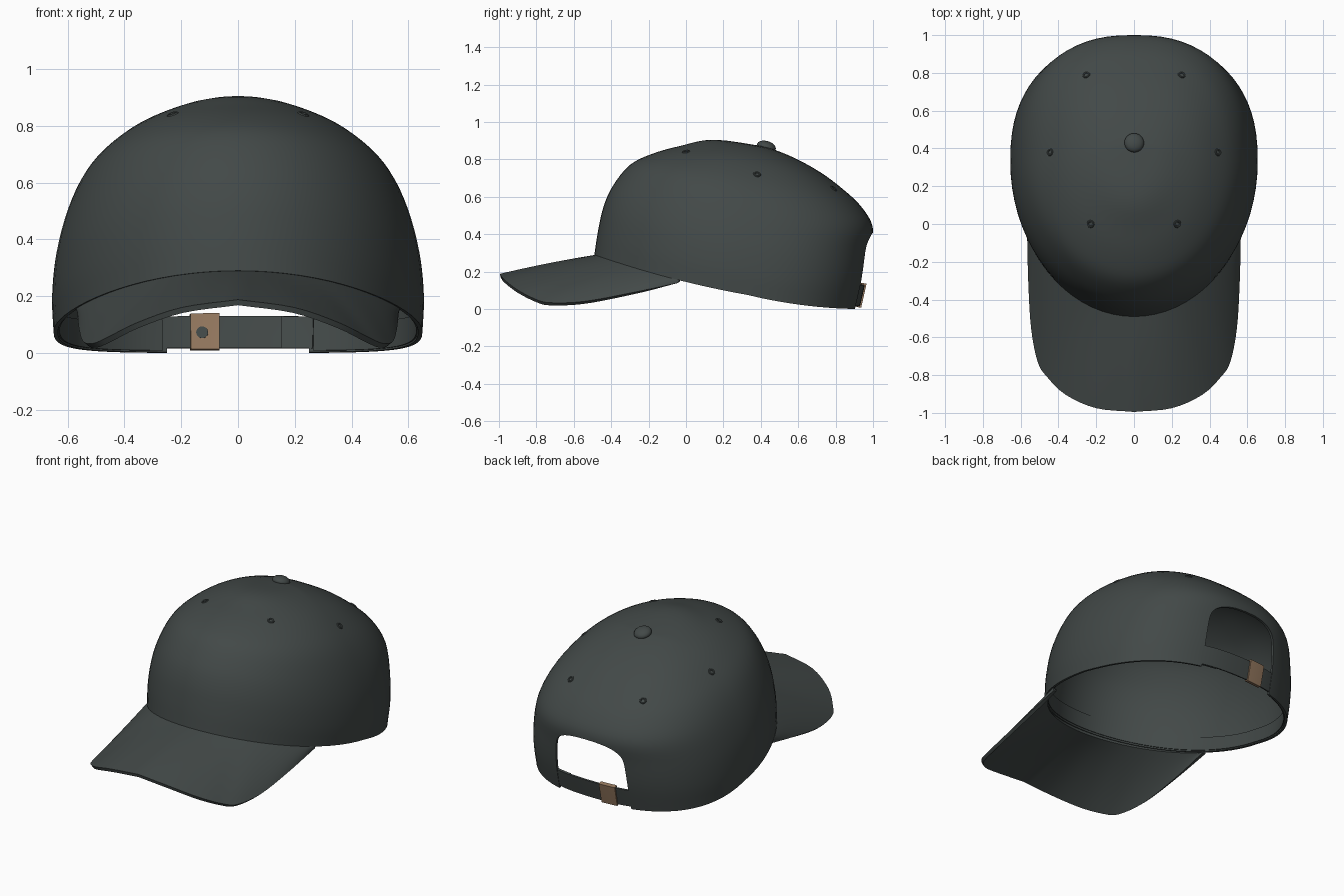
import bpy, bmesh, math
from mathutils import Vector

if "Cube" in bpy.data.objects:
    bpy.data.objects.remove(bpy.data.objects["Cube"])


def material(name, rgb):
    m = bpy.data.materials.new(name)
    m.diffuse_color = (*rgb, 1)
    m.use_nodes = True
    m.node_tree.nodes["Principled BSDF"].inputs["Base Color"].default_value = m.diffuse_color
    return m


CLOTH = material("charcoal cloth", (0.055, 0.066, 0.064))
BRASS = material("tan buckle", (0.30, 0.19, 0.115))

# Crown levels, rim to pole: front y, front z, half width, side z, back y, back z, centre y
LEVELS = [
    (-.49, .29, .650, .075, .930, .00, .33),
    (-.47, .42, .655, .20, .965, .16, .33),
    (-.44, .55, .640, .35, .985, .31, .33),
    (-.39, .66, .600, .50, .998, .44, .33),
    (-.30, .77, .540, .625, .935, .55, .33),
    (-.18, .83, .455, .720, .840, .64, .34),
    (-.03, .872, .330, .805, .720, .73, .36),
    (.15, .905, .170, .858, .575, .81, .40),
    (.43, .868, 0, .868, .43, .868, .43)]
# Right half of the brim's outer edge, centre to side
BRIM = [(0, -.995, .188), (.2, -.975, .16), (.36, -.905, .105), (.46, -.81, .055),
        (.51, -.73, .034), (.545, -.55, .040), (.56, -.3, .085), (.566, -.04, .14)]
# Right half of the rear opening, bottom to top (x, z)
ARCH = [(.25, -.1), (.25, .1), (.243, .25), (.225, .34), (.17, .385), (.09, .405), (0, .41)]


def spline(pts, t):
    """Smooth curve through points; t counts in points."""
    pts = [Vector(p) for p in pts]
    pts = [2 * pts[0] - pts[1]] + pts + [2 * pts[-1] - pts[-2]]
    i = min(int(t), len(pts) - 4)
    f = t - i
    a, b, c, d = pts[i:i + 4]
    return b + f * .5 * (c - a + f * (2 * a - 5 * b + 4 * c - d + f * (3 * b - a - 3 * c + d)))


def surface(t, phi, inset=0):
    """Point on the crown; phi is 0 at the front and pi at the back."""
    yf, zf, w, zs, yb, zb, yc = spline(LEVELS, t)
    s, c = math.sin(phi), math.cos(phi)
    if c < 0:  # squarer back half
        s = math.copysign(abs(s) ** .833, s)
        c = -abs(c) ** .833
    y = yc - c * ((yc - yf - inset) if c > 0 else (yb - yc - inset))
    z = zs + (zf - zb) / 2 * c + ((zf + zb) / 2 - zs) * c * c
    return Vector(((w - inset) * s, y, z))


def finish(ob, mat, angle=40):
    ob.data.materials.clear()
    ob.data.materials.append(mat)
    bpy.ops.object.select_all(action='DESELECT')
    ob.select_set(True)
    bpy.context.view_layer.objects.active = ob
    bpy.ops.object.shade_smooth_by_angle(angle=math.radians(angle))
    return ob


def apply(ob):
    bpy.context.view_layer.objects.active = ob
    for m in list(ob.modifiers):
        bpy.ops.object.modifier_apply(modifier=m.name)


def sheet(name, rows, thick, mat):
    """Grid of points given an inward thickness."""
    bm = bmesh.new()
    vs = [[bm.verts.new(p) for p in r] for r in rows]
    for a, b in zip(vs, vs[1:]):
        for i in range(len(a) - 1):
            bm.faces.new((a[i], a[i + 1], b[i + 1], b[i]))
    bmesh.ops.remove_doubles(bm, verts=bm.verts, dist=1e-5)
    bm.normal_update()
    ref = Vector((0, .2, -.5))
    if sum(f.normal.dot(f.calc_center_median() - ref) * f.calc_area() for f in bm.faces) < 0:
        bmesh.ops.reverse_faces(bm, faces=bm.faces)
    me = bpy.data.meshes.new(name)
    bm.to_mesh(me)
    bm.free()
    ob = bpy.data.objects.new(name, me)
    bpy.context.collection.objects.link(ob)
    sol = ob.modifiers.new("thickness", 'SOLIDIFY')
    sol.thickness = thick
    sol.offset = -1
    apply(ob)
    return finish(ob, mat)


def steps(a, b, n):
    return [a + (b - a) * i / n for i in range(n + 1)]


def back_phi(x):
    return math.pi - math.copysign(math.asin((abs(x) / .652) ** 1.2), x)


def back_patch(name, t0, t1, x0, x1, inset, thick, mat):
    """Strip that follows the back of the crown."""
    rows = [[surface(t, back_phi(x), inset) for x in steps(x0, x1, 16)]
            for t in steps(t0, t1, 3)]
    return sheet(name, rows, thick, mat)


# Crown shell
crown = sheet("crown", [[surface(t, p) for p in steps(0, 2 * math.pi, 72)]
                        for t in steps(0, 8, 32)], .015, CLOTH)

# Eyelets and top button, set on the crown surface
bpy.context.view_layer.update()


def on_crown(x, y):
    _, p, n, _ = crown.ray_cast(Vector((x, y, 2)), Vector((0, 0, -1)))
    return p, n.to_track_quat('Z', 'Y').to_euler()


for side, sx in (("right", 1), ("left", -1)):
    for place, x, y in (("front", .23, 0), ("middle", .445, .38), ("rear", .253, .79)):
        p, rot = on_crown(sx * x, y)
        bpy.ops.mesh.primitive_torus_add(location=p, rotation=rot, major_radius=.015,
                                         minor_radius=.006, major_segments=20, minor_segments=8)
        bpy.context.object.name = f"eyelet_{place}_{side}"
        finish(bpy.context.object, CLOTH)
p, rot = on_crown(0.001, .43)
bpy.ops.mesh.primitive_uv_sphere_add(segments=32, ring_count=16, radius=1, location=p, rotation=rot)
button = bpy.context.object
button.name = "top_button"
button.scale = (.052, .052, .03)
finish(button, CLOTH)

# Rear opening cut from the crown
half = [spline(ARCH, t) for t in steps(0, 6, 24)]
outline = half + [Vector((-v.x, v.y)) for v in reversed(half[:-1])]
bm = bmesh.new()
face = bm.faces.new([bm.verts.new((v.x, .6, v.y)) for v in outline])
ext = bmesh.ops.extrude_face_region(bm, geom=[face])
bmesh.ops.translate(bm, vec=(0, .7, 0),
                    verts=[g for g in ext['geom'] if isinstance(g, bmesh.types.BMVert)])
bmesh.ops.recalc_face_normals(bm, faces=bm.faces)
me = bpy.data.meshes.new("opening_cutter")
bm.to_mesh(me)
bm.free()
cutter = bpy.data.objects.new("opening_cutter", me)
bpy.context.collection.objects.link(cutter)
cutter.hide_render = True
cut = crown.modifiers.new("opening", 'BOOLEAN')
cut.operation = 'DIFFERENCE'
cut.solver = 'EXACT'
cut.object = cutter
apply(crown)
bpy.data.objects.remove(cutter)
finish(crown, CLOTH)

# Sweatband inside the rim
sheet("sweatband", [[surface(t, p, .017) for p in steps(-2.78, 2.78, 64)]
                    for t in steps(.05, .75, 3)], .005, CLOTH)

# Curved brim, from the crown rim to its outer edge
rows = []
for a in steps(-1, 1, 56):
    root = surface(0, a * math.acos(.45), .008)
    edge = spline(BRIM, abs(a) * 7)
    edge.x = math.copysign(edge.x, a)
    rows.append([root.lerp(edge, f) + Vector((0, 0, .02 * f * (1 - f)))
                 for f in steps(0, 1, 10)])
sheet("brim", rows, .02, CLOTH)

# Strap, its overlapping end, buckle and snap
back_patch("strap", .1, .8, -.27, .27, .003, .010, CLOTH)
back_patch("strap_end", .1, .8, .155, .27, .0125, .007, CLOTH)
back_patch("buckle", .05, .84, -.168, -.065, -.006, .026, BRASS)
bpy.ops.mesh.primitive_cylinder_add(vertices=24, radius=.021, depth=.008,
                                    location=surface(.45, back_phi(-.13), .02),
                                    rotation=(math.radians(78), 0, 0))
bpy.context.object.name = "snap"
finish(bpy.context.object, CLOTH)
